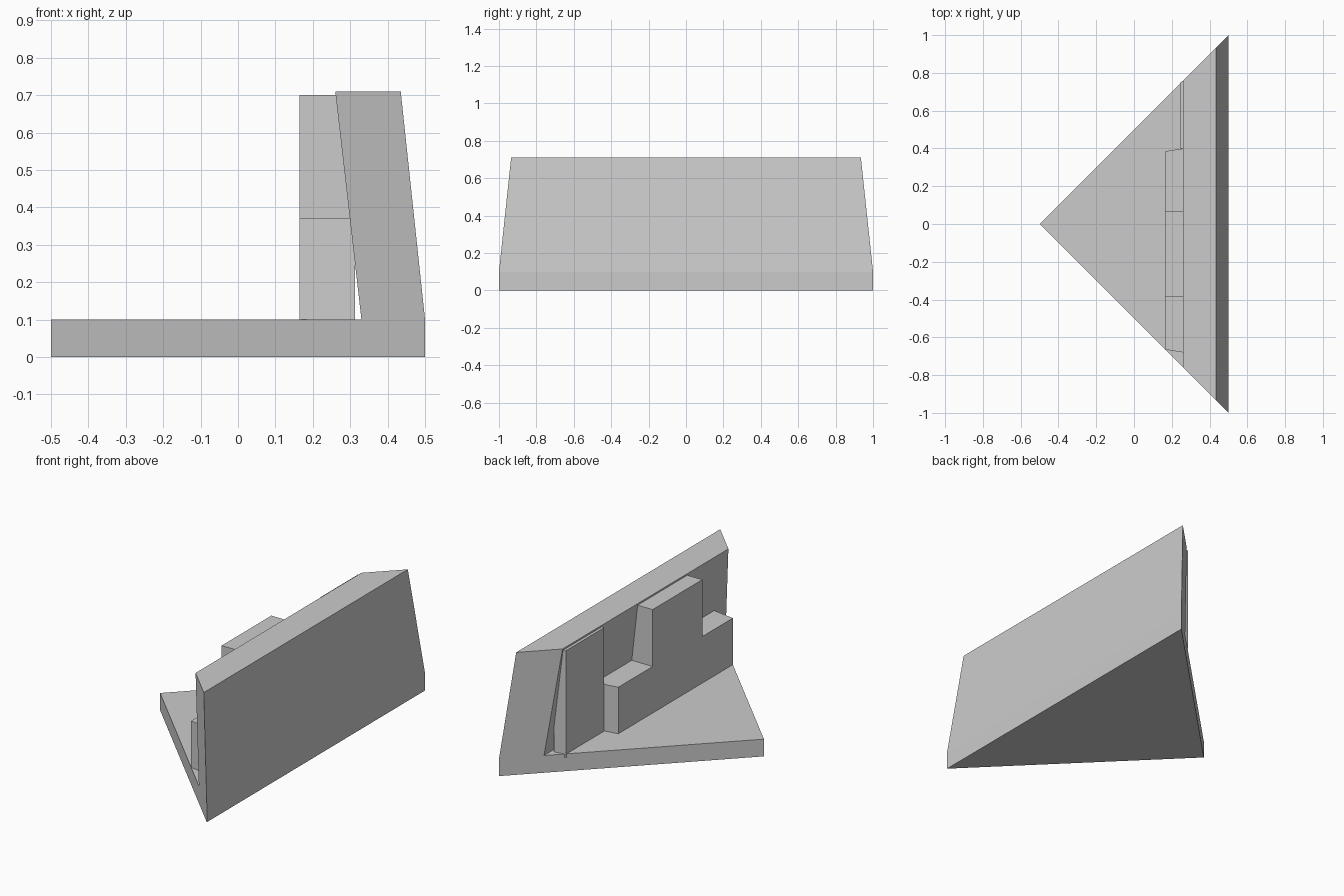
import bpy
import bmesh

if "Cube" in bpy.data.objects:
    bpy.data.objects.remove(bpy.data.objects["Cube"])

GREY = (0.6, 0.6, 0.6, 1.0)
mat = bpy.data.materials.new("plain grey")
mat.use_nodes = True
mat.diffuse_color = GREY
mat.node_tree.nodes["Principled BSDF"].inputs["Base Color"].default_value = GREY


def loft(name, bottom, z0, top, z1):
    """Flat-faced solid between two matching outlines."""
    bm = bmesh.new()
    low = [bm.verts.new((x, y, z0)) for x, y in bottom]
    high = [bm.verts.new((x, y, z1)) for x, y in top]
    bm.faces.new(low)
    bm.faces.new(high)
    n = len(low)
    for i in range(n):
        j = (i + 1) % n
        bm.faces.new((low[i], low[j], high[j], high[i]))
    bmesh.ops.recalc_face_normals(bm, faces=bm.faces)
    mesh = bpy.data.meshes.new(name)
    bm.to_mesh(mesh)
    bm.free()
    mesh.materials.append(mat)
    obj = bpy.data.objects.new(name, mesh)
    bpy.context.collection.objects.link(obj)
    return obj


def strip(inner, outer):
    """Outline between two x positions, mitred to the triangle's sides."""
    a, b = inner + 0.5, outer + 0.5
    return [(inner, -a), (outer, -b), (outer, b), (inner, a)]


# Triangular base slab
tri = [(-0.5, 0), (0.5, -1), (0.5, 1)]
loft("base", tri, 0, tri, 0.1)

# Wall leaning inward along the long side
loft("leaning_wall", strip(0.33, 0.5), 0.1, strip(0.26, 0.435), 0.71)

# Stepped blocks against the wall: front x, y range, end flare, top
BACK, FOOT = 0.313, 0.08
blocks = {
    "low_block_rear": (0.165, 0.07, 0.385, 0, 0.023, 0.37),
    "tall_block": (0.165, -0.385, 0.07, 0, 0, 0.7),
    "low_block_front": (0.165, -0.665, -0.385, -0.023, 0, 0.37),
    "tall_panel": (0.245, 0.4, 0.752, 0, 0.01, 0.7),
}
for name, (x, y0, y1, flare0, flare1, top) in blocks.items():
    outline = [(x, y0), (BACK, y0 + flare0), (BACK, y1 + flare1), (x, y1)]
    loft(name, outline, FOOT, outline, top)
